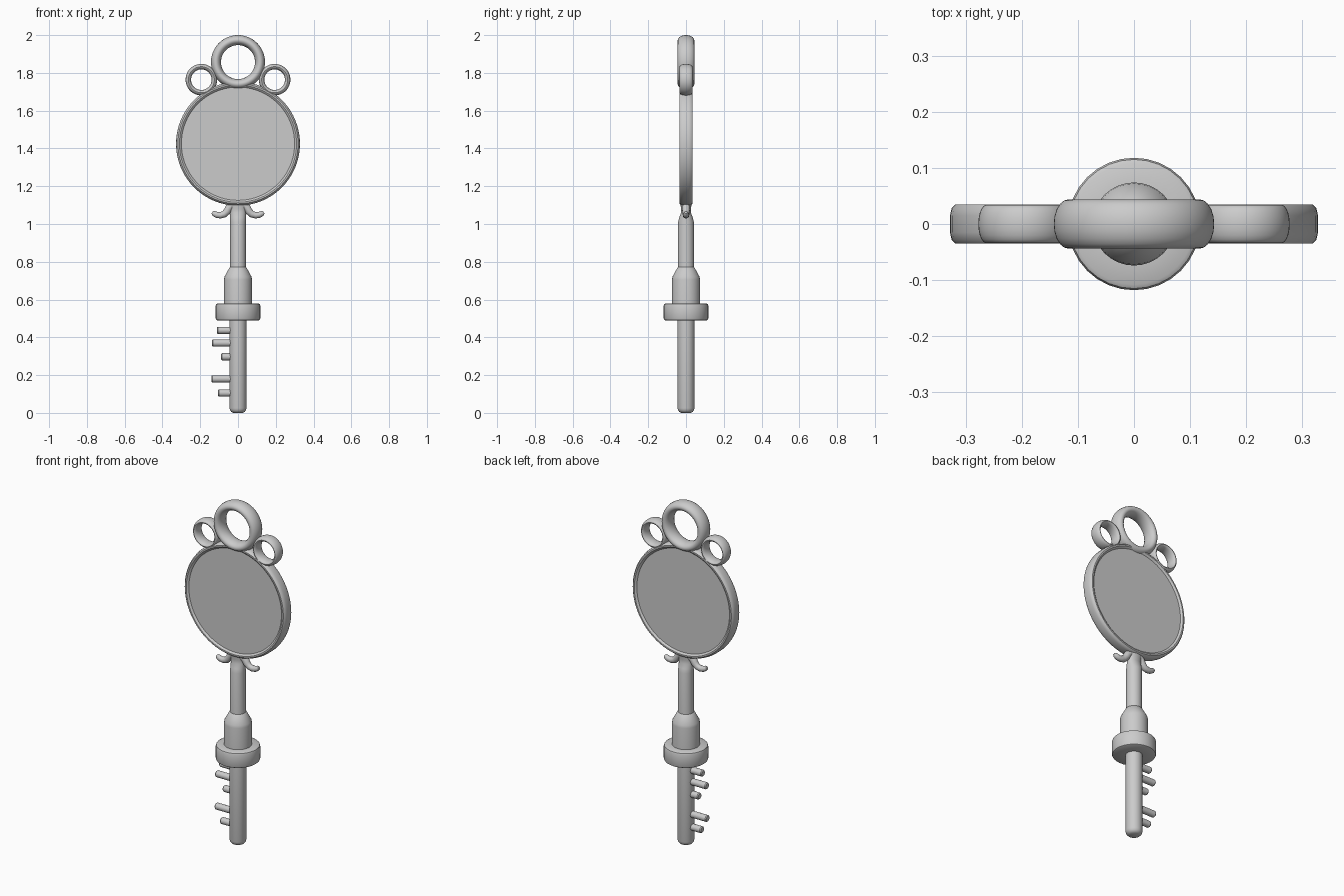
import bpy, bmesh, math
from mathutils import Vector

if "Cube" in bpy.data.objects:
    bpy.data.objects.remove(bpy.data.objects["Cube"])

def finish(name, bm, angle=35):
    bmesh.ops.recalc_face_normals(bm, faces=bm.faces)
    me = bpy.data.meshes.new(name)
    bm.to_mesh(me)
    bm.free()
    ob = bpy.data.objects.new(name, me)
    bpy.context.collection.objects.link(ob)
    bpy.ops.object.select_all(action='DESELECT')
    ob.select_set(True)
    bpy.context.view_layer.objects.active = ob
    bpy.ops.object.shade_smooth_by_angle(angle=math.radians(angle))
    return ob

def loft(name, rings, closed=False):
    """Skin a list of equal-length vertex loops."""
    bm = bmesh.new()
    vs = [[bm.verts.new(p) for p in r] for r in rings]
    n = len(vs[0])
    pairs = list(zip(vs, vs[1:])) + ([(vs[-1], vs[0])] if closed else [])
    for a, b in pairs:
        for i in range(n):
            j = (i + 1) % n
            bm.faces.new((a[i], a[j], b[j], b[i]))
    if not closed:
        bm.faces.new(vs[0])
        bm.faces.new(vs[-1])
    return finish(name, bm)

def ellipse(z, rx, ry, n=32):
    return [(rx * math.cos(2 * math.pi * i / n), ry * math.sin(2 * math.pi * i / n), z) for i in range(n)]

def hoop(name, cx, cz, section, n=64):
    """Sweep a closed (radius, y) section around an axis along y."""
    rings = []
    for i in range(n):
        a = 2 * math.pi * i / n
        rings.append([(cx + r * math.cos(a), y, cz + r * math.sin(a)) for r, y in section])
    return loft(name, rings, closed=True)

def oval(major, rr, ry, n=20):
    return [(major + rr * math.cos(2 * math.pi * i / n), ry * math.sin(2 * math.pi * i / n)) for i in range(n)]

def tube(name, pts, radii, n=14):
    """Round tube along a path in the xz plane."""
    pts = [Vector(p) for p in pts]
    rings = []
    for i, p in enumerate(pts):
        t = (pts[min(i + 1, len(pts) - 1)] - pts[max(i - 1, 0)]).normalized()
        side = Vector((0, 1, 0)).cross(t)
        rings.append([p + radii[i] * (math.cos(2 * math.pi * k / n) * side +
                      math.sin(2 * math.pi * k / n) * Vector((0, 1, 0))) for k in range(n)])
    return loft(name, rings)

# stem: rounded tip, upper shaft, flattened neck under the mirror
loft("shaft", [ellipse(z, rx, ry) for z, rx, ry in [
    (0, .026, .026), (.005, .035, .035), (.013, .042, .042), (.025, .045, .045), (.55, .045, .045),
    (.65, .042, .042), (1.01, .042, .042), (1.035, .042, .036), (1.06, .042, .026),
    (1.08, .043, .026), (1.11, .05, .03)]])

# stepped sleeve and collar
loft("sleeve", [ellipse(z, r, r) for z, r in [
    (.55, .074), (.705, .074), (.72, .072), (.768, .046), (.772, .041)]])
loft("collar", [ellipse(z, r, r) for z, r in [
    (.49, .04), (.49, .11), (.493, .115), (.5, .118), (.568, .118), (.576, .115), (.58, .108), (.58, .06)]])

# key teeth
for i, (z, x) in enumerate([(.437, -.112), (.37, -.138), (.297, -.089), (.18, -.141), (.105, -.106)]):
    tube(f"tooth_{i + 1}", [(0, 0, z), (x + .005, 0, z), (x, 0, z)], [.019, .019, .015], 20)

# round mirror frame and recessed panel
CZ = 1.425
hoop("mirror_frame", 0, CZ, [(.298, -.024), (.303, -.03), (.31, -.035), (.318, -.035), (.325, -.028), (.328, -.015),
     (.328, .015), (.325, .028), (.318, .035), (.31, .035), (.303, .03), (.298, .024)], 80)
panel = loft("mirror_panel", [[(.302 * math.cos(2 * math.pi * i / 80), y, CZ + .302 * math.sin(2 * math.pi * i / 80))
             for i in range(80)] for y in (-.026, .026)])

# crown of rings
hoop("top_ring", 0, 1.857, oval(.1165, .0265, .044))
for side, s in (("left", -1), ("right", 1)):
    hoop(f"small_ring_{side}", s * .194, 1.764, oval(.069, .0145, .034), 48)
    # curled leaf at the neck
    path = [(.03, 1.10), (.046, 1.088), (.057, 1.068), (.073, 1.052), (.093, 1.046), (.112, 1.048), (.128, 1.056), (.136, 1.062)]
    tube(f"curl_{side}", [(s * x, 0, z) for x, z in path], [.022, .021, .02, .018, .017, .016, .014, .008])
